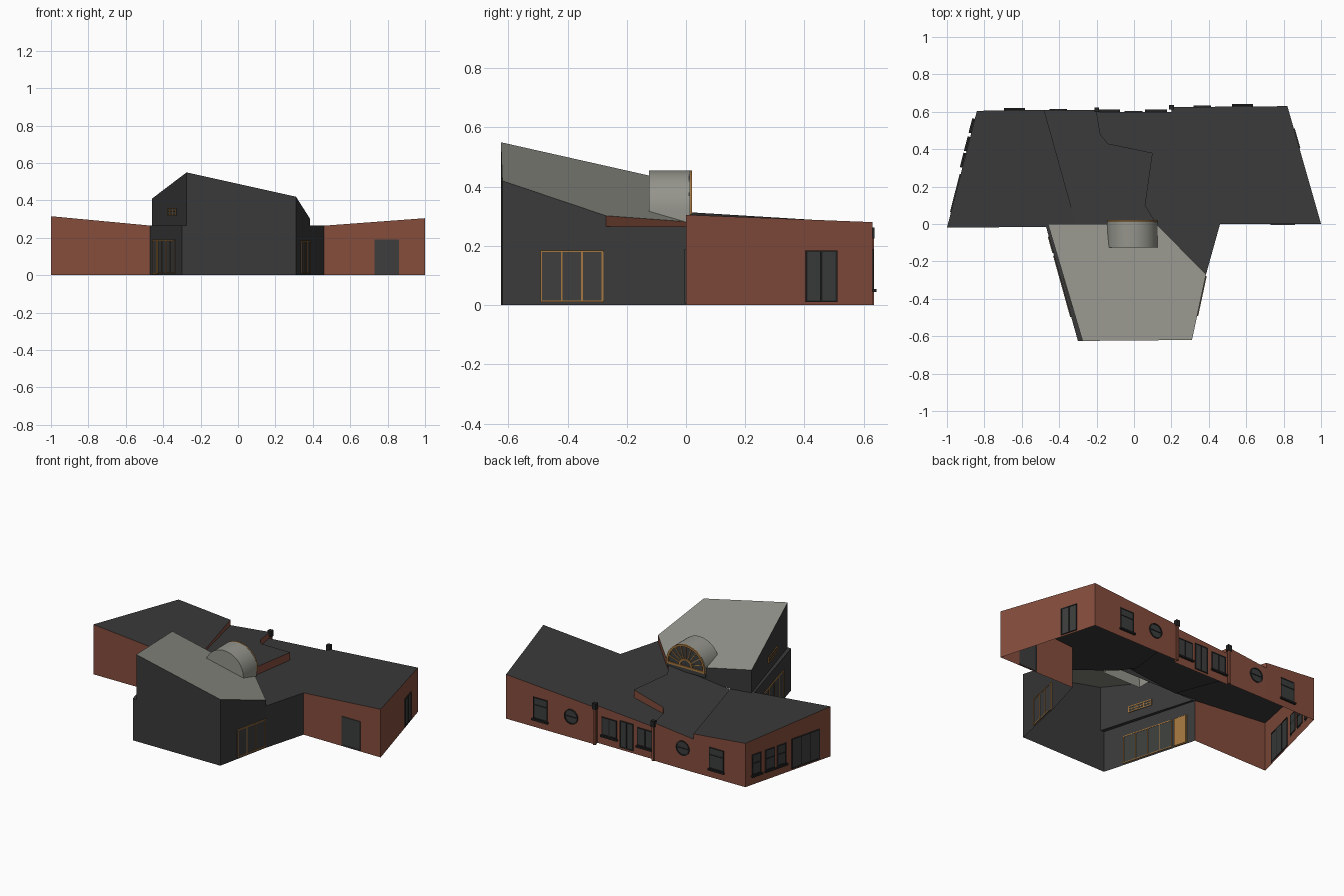
import bpy
import math
from mathutils import Vector

cube = bpy.data.objects.get("Cube")
if cube:
    bpy.data.objects.remove(cube, do_unlink=True)


def material(name, r, g, b):
    m = bpy.data.materials.new(name)
    m.use_nodes = True
    m.diffuse_color = (r, g, b, 1)
    m.node_tree.nodes["Principled BSDF"].inputs["Base Color"].default_value = (r, g, b, 1)
    return m


BRICK = material("red brick", .235, .075, .046)
DARK = material("charcoal cladding", .042, .042, .042)
GREY = material("pale grey roofing", .30, .30, .265)
WOOD = material("orange timber", .37, .18, .05)
GLASS = material("dark glass", .045, .048, .046)
FRAME = material("black frame", .018, .018, .018)


def build(name, verts, faces, mats, indices=None):
    me = bpy.data.meshes.new(name)
    me.from_pydata([tuple(v) for v in verts], [], faces)
    for m in mats:
        me.materials.append(m)
    if indices:
        me.polygons.foreach_set("material_index", indices)
    ob = bpy.data.objects.new(name, me)
    bpy.context.collection.objects.link(ob)
    return ob


# Roof planes as height functions
def right_z(x, y):
    return .265 + .074 * (x - .46) - .018 * y


def left_z(x, y):
    return .265 - .094 * (x + .47) - .037 * y


def mid_z(x, y):
    return .28 + .11 * (x - .1) - .03 * (y - .38)


def tower_z(x, y):
    return .55 - .22 * (x + .275) - .29 * (y + .625)


def level(h):
    return lambda x, y: h


def roof(name, outline, height, mat):
    build(name, [(x, y, height(x, y)) for x, y in outline], [range(len(outline))], [mat])


def wall(name, path, low, high, mat):
    """Upright sheet along a path; its outside is on the right of travel."""
    n = len(path)
    verts = [(x, y, f(x, y)) for f in (low, high) for x, y in path]
    build(name, verts, [(i, i + 1, n + i + 1, n + i) for i in range(n - 1)], [mat])


class Fitting:
    """Collects flat prisms placed in the plane of a wall running from a to b."""

    def __init__(self, a, b, z=0):
        self.o = Vector((a[0], a[1], z))
        self.u = Vector((b[0] - a[0], b[1] - a[1], 0)).normalized()
        self.n = Vector((self.u.y, -self.u.x, 0))
        self.verts, self.faces, self.mats, self.ids = [], [], [], []

    def prism(self, profile, d0, d1, mat):
        if mat not in self.mats:
            self.mats.append(mat)
        s, k = len(self.verts), len(profile)
        for d in (d0, d1):
            self.verts += [self.o + self.u * p + Vector((0, 0, q)) + self.n * d for p, q in profile]
        new = [[s + i for i in reversed(range(k))], [s + k + i for i in range(k)]]
        new += [[s + i, s + (i + 1) % k, s + k + (i + 1) % k, s + k + i] for i in range(k)]
        self.faces += new
        self.ids += [self.mats.index(mat)] * len(new)

    def box(self, s0, s1, z0, z1, d0, d1, mat):
        self.prism([(s0, z0), (s1, z0), (s1, z1), (s0, z1)], d0, d1, mat)

    def ring(self, c, r0, r1, t0, t1, steps, d0, d1, mat):
        for i in range(steps):
            a, b = (t0 + (t1 - t0) * j / steps for j in (i, i + 1))
            self.prism([(c[0] + r * math.cos(t), c[1] + r * math.sin(t))
                        for r, t in ((r0, a), (r1, a), (r1, b), (r0, b))], d0, d1, mat)

    def done(self, name):
        return build(name, self.verts, self.faces, self.mats, self.ids)


def window(name, a, b, s0, s1, z0, z1, panes=1, mat=FRAME, sill=False, bar=None, w=.006):
    f = Fitting(a, b)
    f.box(s0, s1, z0, z1, -.003, .003, GLASS)
    for i in range(panes + 1):
        s = s0 + (s1 - s0 - w) * i / panes
        f.box(s, s + w, z0, z1, -.004, .005, mat)
    for z in [z0, z1 - w] + ([bar] if bar else []):
        f.box(s0, s1, z, z + w, -.0045, .0055, mat)
    if sill:
        f.box(s0 - .006, s1 + .006, z0 - .01, z0, 0, .014, FRAME)
    f.done(name)


def round_window(name, a, b, s, z, r):
    f = Fitting(a, b)
    f.prism([(s + r * math.cos(t * math.pi / 12), z + r * math.sin(t * math.pi / 12))
             for t in range(24)], -.003, .003, GLASS)
    f.ring((s, z), r - .007, r, 0, math.tau, 24, -.004, .007, FRAME)
    f.box(s - r, s + r, z - .003, z + .003, -.004, .006, FRAME)
    f.done(name)


# Plan corners
WL, WL_IN, BL = (-1, -.02), (-.47, -.015), (-.84, .605)
WR, WR_IN, BR = (1, 0), (.46, 0), (.82, .63)
RIDGE_F, RIDGE_B = (-.31, 0), (-.48, .61)
R1, R2, M1, M2 = (.2, .625), (.2, .598), (-.2, .598), (-.2, .61)
A, B, C, D, E = (-.275, -.625), (.31, -.62), (.385, -.27), (.12, 0), (-.46, 0)
LOW_F = (-.30, -.625)
STEP = [D, (.06, .1), (.1, .38), (-.14, .43), (-.18, .48), M1]
ground, ledge = level(0), level(.265)

# Roofs
roof("right_wing_roof", [C, WR_IN, WR, BR, R1, R2] + STEP[::-1], right_z, DARK)
roof("middle_roof", [RIDGE_F] + STEP + [M2, RIDGE_B], mid_z, DARK)
roof("left_wing_roof", [WL, WL_IN, RIDGE_F, RIDGE_B, BL], left_z, DARK)
roof("tower_roof", [A, B, C, D, E], tower_z, GREY)
roof("tower_ledge", [WL_IN, LOW_F, A, E], ledge, DARK)

# Brick wings and the steps between roof levels
wall("right_wing_walls", [WR_IN, WR, BR, R1, R2, M1], ground, right_z, BRICK)
wall("middle_back_wall", [M1, M2, RIDGE_B], ground, mid_z, BRICK)
wall("left_wing_walls", [RIDGE_B, BL, WL, WL_IN], ground, left_z, BRICK)
wall("middle_roof_step", STEP, right_z, mid_z, BRICK)
wall("left_roof_step", [RIDGE_F, RIDGE_B], mid_z, left_z, BRICK)
wall("tower_brick_upstand", [C, D], right_z, tower_z, BRICK)

# Dark central block
wall("tower_back_wall", [D, E], level(.25), tower_z, DARK)
wall("tower_left_upper_wall", [E, A], ledge, tower_z, DARK)
wall("tower_left_lower_wall", [WL_IN, LOW_F], ground, ledge, DARK)
wall("tower_front_lower_wall", [LOW_F, A, B], ground, ledge, DARK)
wall("tower_front_upper_wall", [A, B], ledge, tower_z, DARK)
wall("tower_side_wall", [B, C], ground, tower_z, DARK)
wall("tower_side_low_wall", [C, WR_IN], ground, ledge, DARK)

# Timber framed glazing of the block
window("side_glazing", B, C, .132, .35, .01, .185, 3, WOOD)
window("entrance_glazing", WL_IN, LOW_F, .16, .50, .01, .19, 4, WOOD)
window("entrance_door", WL_IN, LOW_F, .055, .145, .005, .19, 1, WOOD)
panel = Fitting(WL_IN, LOW_F)
panel.box(.06, .14, .008, .187, -.008, -.005, WOOD)
panel.done("entrance_door_lining")
window("high_window", E, A, .30, .46, .32, .36, 3, WOOD, bar=.337)

# End wall openings
window("right_end_door", WR, BR, .42, .53, .01, .185, 2)
window("right_front_door", WR_IN, WR, .27, .40, .005, .19, 1, GLASS)
for i, s in enumerate((.05, .15, .24)):
    window(f"left_end_window_{i + 1}", BL, WL, s, s + .068, .06, .19, 1, sill=True, bar=.13)
window("left_end_glazing", BL, WL, .35, .56, .01, .2, 3)

# Back wall openings
window("back_right_window", BR, R1, .19, .29, .055, .19, 1, sill=True, bar=.14)
round_window("back_right_round_window", BR, R1, .455, .133, .047)
window("back_middle_window_1", R2, M1, .03, .135, .06, .175, 2, sill=True)
window("back_middle_door", R2, M1, .155, .25, .015, .185, 2)
window("back_middle_window_2", R2, M1, .28, .385, .06, .175, 2, sill=True)
round_window("back_left_round_window", M2, BL, .205, .133, .047)
window("back_left_window", M2, BL, .39, .49, .055, .19, 1, sill=True, bar=.14)

# Rainwater pipes with hoppers
for name, (x, y), h in (("right", R1, .255), ("left", M2, .245)):
    p = Fitting((x + .008, y), (x - 1, y))
    p.box(0, .014, 0, h - .03, -.005, .009, BRICK)
    p.box(-.006, .02, h - .03, h + .008, -.012, .012, FRAME)
    p.done(f"{name}_rain_pipe")

# Half round dormer barrel with its front cap
cx, cz, rad = -.01, .32, .135
arch = [(rad, .28)] + [(rad * math.cos(math.pi * i / 24), cz + rad * math.sin(math.pi * i / 24))
                       for i in range(25)] + [(-rad, .28)]
k = len(arch)
barrel = build("dormer_barrel", [(cx + x, y, z) for y in (-.125, .012) for x, z in arch],
               [(i, i + 1, k + i + 1, k + i) for i in range(k - 1)], [GREY])
barrel.data.polygons.foreach_set("use_smooth", [True] * (k - 1))
build("dormer_front_cap", [(cx + x, -.125, z) for x, z in arch], [range(k)], [GREY])

# Fan window closing the dormer
fan = Fitting((cx, .012), (cx - 1, .012))
fan.prism(arch, -.003, .002, GLASS)
fan.ring((0, cz), rad - .013, rad, 0, math.pi, 24, -.003, .009, WOOD)
fan.ring((0, cz), .036, .046, 0, math.pi, 12, 0, .007, WOOD)
fan.box(-rad, rad, cz - .014, cz, -.003, .008, WOOD)
for i in range(1, 10):
    t = math.pi * i / 10
    d, q = Vector((math.cos(t), math.sin(t))), Vector((-math.sin(t), math.cos(t))) * .0025
    mid = Vector((0, cz))
    fan.prism([mid + d * .04 - q, mid + d * (rad - .008) - q,
               mid + d * (rad - .008) + q, mid + d * .04 + q], 0, .006, WOOD)
fan.done("dormer_fan_window")
